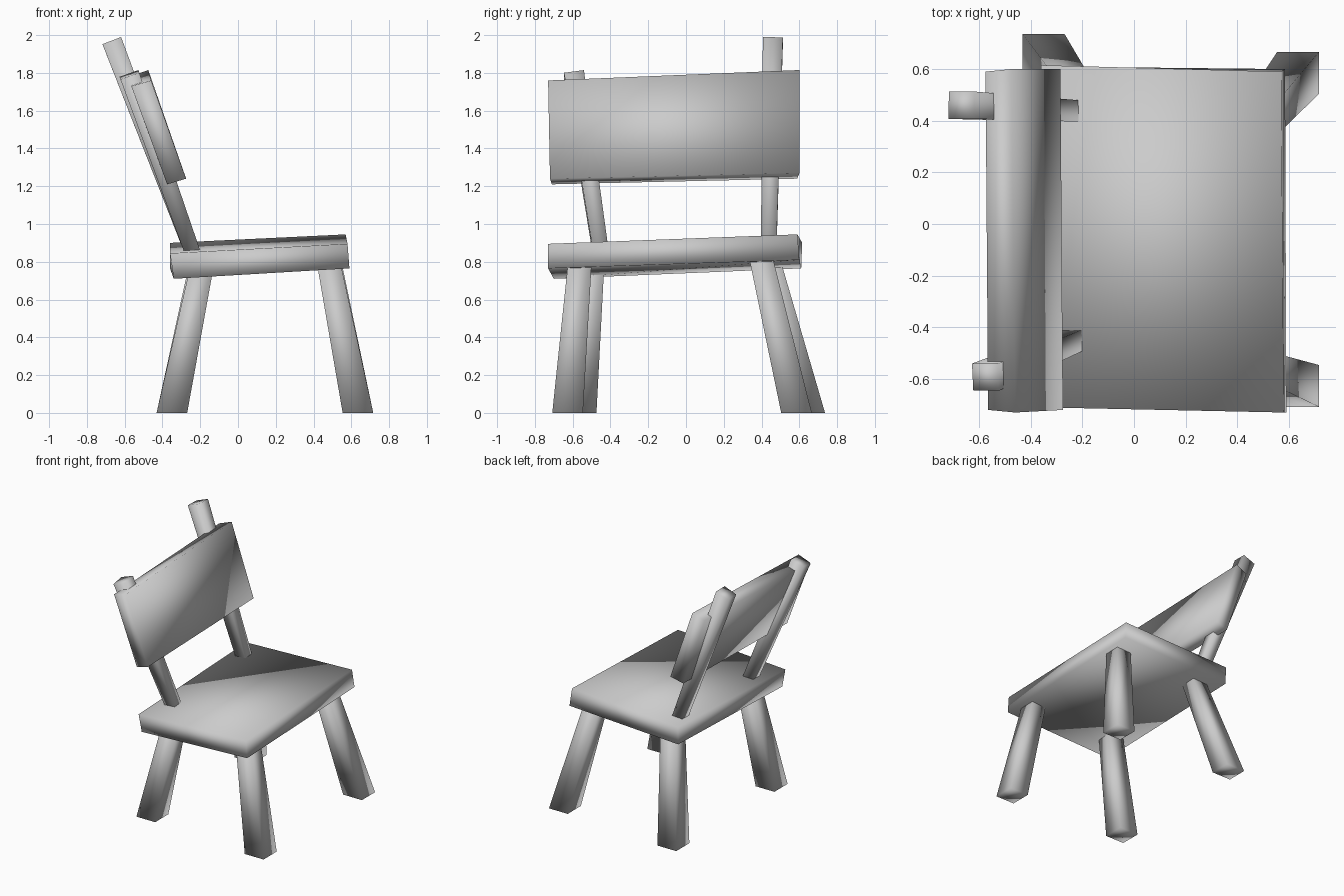
import bpy, bmesh
from mathutils import Vector

if "Cube" in bpy.data.objects:
    bpy.data.objects.remove(bpy.data.objects["Cube"], do_unlink=True)

GREY = (0.6, 0.6, 0.6, 1)
grey = bpy.data.materials.new("plain grey")
grey.use_nodes = True
grey.diffuse_color = GREY
grey.node_tree.nodes["Principled BSDF"].inputs["Base Color"].default_value = GREY


def prism(name, ring_a, ring_b):
    """Closed smooth-shaded solid between two matching rings of points."""
    bm = bmesh.new()
    a = [bm.verts.new(p) for p in ring_a]
    b = [bm.verts.new(p) for p in ring_b]
    bm.faces.new(a)
    bm.faces.new(b)
    for i in range(len(a)):
        j = (i + 1) % len(a)
        bm.faces.new((a[i], a[j], b[j], b[i]))
    bmesh.ops.recalc_face_normals(bm, faces=bm.faces)
    for f in bm.faces:
        f.smooth = True
    mesh = bpy.data.meshes.new(name)
    bm.to_mesh(mesh)
    bm.free()
    mesh.materials.append(grey)
    bpy.context.collection.objects.link(bpy.data.objects.new(name, mesh))


def square(center, half, u, v):
    """Four corners around a point along two directions."""
    c = Vector(center)
    return [c + half * (s * u + t * v) for s, t in ((-1, -1), (1, -1), (1, 1), (-1, 1))]


X, Y = Vector((1, 0, 0)), Vector((0, 1, 0))

# Seat: a slightly skewed slab, listed as its two end outlines
prism("seat",
      [(-.34, -.70, .71), (.59, -.73, .765), (.58, -.73, .895), (-.36, -.71, .845)],
      [(-.36, .61, .765), (.585, .60, .81), (.57, .59, .945), (-.36, .615, .90)])

# Backrest: leaning plank
prism("backrest",
      [(-.375, -.71, 1.21), (-.275, -.72, 1.24), (-.46, -.73, 1.76), (-.565, -.72, 1.73)],
      [(-.39, .59, 1.24), (-.285, .60, 1.27), (-.475, .60, 1.815), (-.575, .59, 1.78)])

# Legs: tapered and splayed, cut flat at the floor
for name, foot, top in (
        ("front_leg_a", (.635, -.627, 0), (.475, -.56, .82)),
        ("front_leg_b", (.635, .585, 0), (.475, .39, .85)),
        ("back_leg_a", (-.35, -.555, 0), (-.19, -.495, .78)),
        ("back_leg_b", (-.35, .655, 0), (-.19, .435, .82))):
    prism(name, square(foot, .081, X, Y), square(top, .062, X, Y))

# Back posts: tapered, cut square to their own lean
for name, low, high in (
        ("post_short", (-.237, -.45, .84), (-.575, -.593, 1.79)),
        ("post_tall", (-.237, .437, .84), (-.668, .46, 1.97))):
    axis = (Vector(high) - Vector(low)).normalized()
    u = Y.cross(axis).normalized()
    v = axis.cross(u)
    prism(name, square(low, .041, u, v), square(high, .053, u, v))
